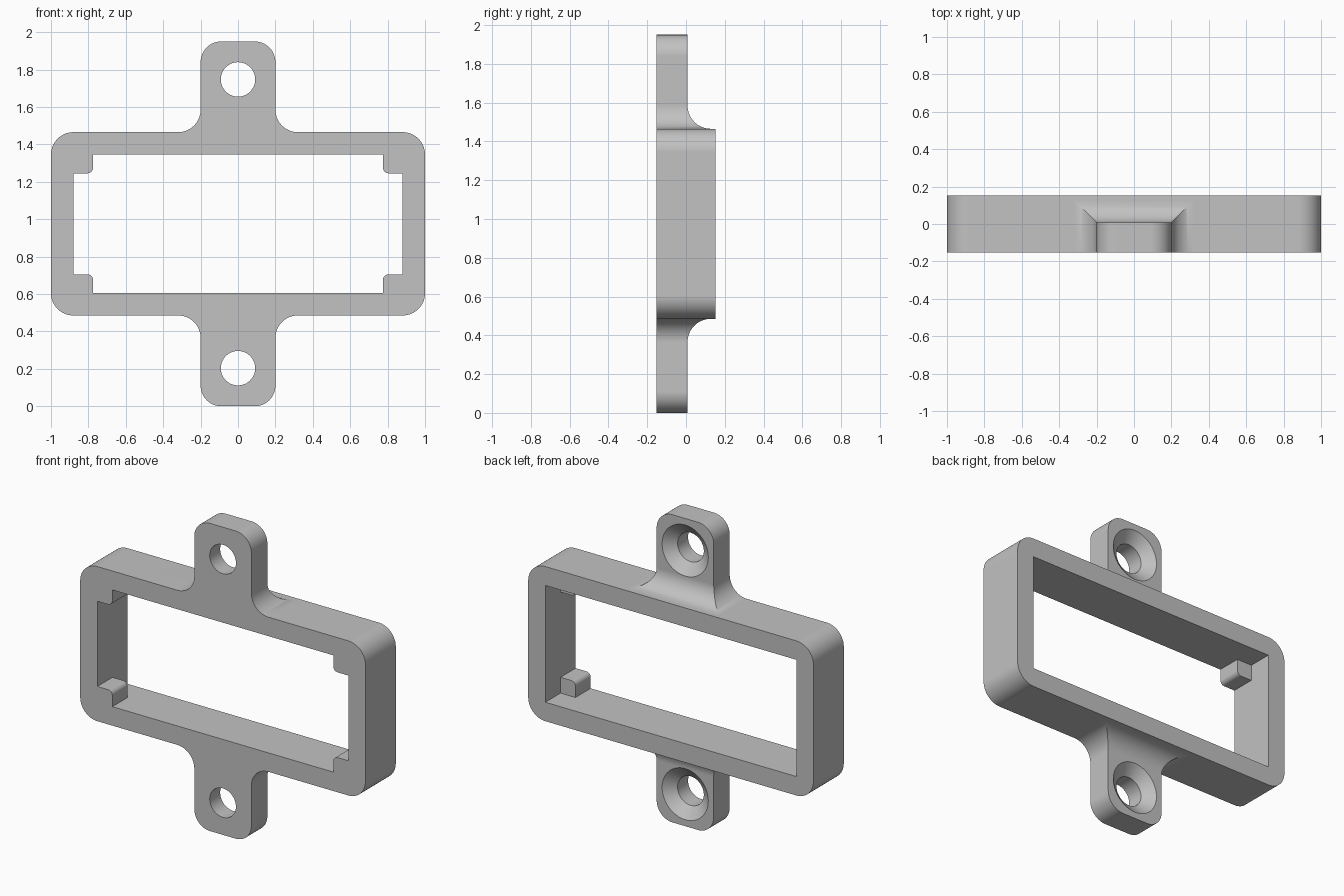
import bpy, bmesh
from math import cos, sin, radians, pi

cube = bpy.data.objects.get("Cube")
if cube:
    bpy.data.objects.remove(cube, do_unlink=True)

MID = 0.975          # height of the centre line
HALF_H = 0.49        # half height of the frame
DEPTH = 0.152        # half depth of the frame
TAB_BACK = 0.008     # rear face of the mounting tabs
FILLET = 0.12


def arc(cx, cz, r, start, end, n=16):
    angles = [radians(start + (end - start) * i / n) for i in range(n + 1)]
    return [(cx + r * cos(a), cz + r * sin(a)) for a in angles]


def mirror_z(pts):
    return pts + [(a, -z) for a, z in reversed(pts)]


def mirror_both(quarter):
    return mirror_z(quarter + [(-x, z) for x, z in reversed(quarter)])


def make_object(name, bm):
    bmesh.ops.recalc_face_normals(bm, faces=bm.faces)
    mesh = bpy.data.meshes.new(name)
    bm.to_mesh(mesh)
    bm.free()
    obj = bpy.data.objects.new(name, mesh)
    bpy.context.collection.objects.link(obj)
    return obj


def prism(name, pts, axis, lo, hi):
    """Extrude a profile of (across, height) points along x or y."""
    bm = bmesh.new()
    rings = []
    for d in (lo, hi):
        rings.append([bm.verts.new((d, a, z + MID) if axis == "x" else (a, d, z + MID))
                      for a, z in pts])
        bm.faces.new(rings[-1])
    n = len(pts)
    for i in range(n):
        j = (i + 1) % n
        bm.faces.new((rings[0][i], rings[0][j], rings[1][j], rings[1][i]))
    return make_object(name, bm)


def turned(name, profile, height, sides=64):
    """Revolve (radius, y) points around a line along y."""
    bm = bmesh.new()
    rings = [[bm.verts.new((r * cos(2 * pi * i / sides), y, MID + height + r * sin(2 * pi * i / sides)))
              for i in range(sides)] for r, y in profile]
    for low, high in zip(rings, rings[1:]):
        for i in range(sides):
            j = (i + 1) % sides
            bm.faces.new((low[i], low[j], high[j], high[i]))
    bm.faces.new(rings[0])
    bm.faces.new(rings[-1])
    return make_object(name, bm)


def combine(target, tool, operation):
    mod = target.modifiers.new(operation, "BOOLEAN")
    mod.operation = operation
    mod.solver = "EXACT"
    mod.object = tool
    bpy.context.view_layer.objects.active = target
    bpy.ops.object.modifier_apply(modifier=mod.name)
    bpy.data.objects.remove(tool, do_unlink=True)


# Front outline: rounded frame with a filleted tab above and below
quarter = (arc(0.88, HALF_H - 0.12, 0.12, 0, 90)
           + arc(0.2 + FILLET, HALF_H + FILLET, FILLET, 270, 180)
           + arc(0.09, MID - 0.11, 0.11, 0, 90))
bracket = prism("mounting_frame", mirror_both(quarter), "y", -0.4, 0.4)

# Side outline: deep frame, thin tabs, concave fillets at the back
side = ([(DEPTH, HALF_H)]
        + arc(TAB_BACK + FILLET, HALF_H + FILLET, FILLET, 270, 180)
        + [(TAB_BACK, 1.1), (-DEPTH, 1.1)])
combine(bracket, prism("side_cutter", mirror_z(side), "x", -1.2, 1.2), "INTERSECT")

# Opening: notched at the front to leave corner blocks, plain at the back
notched = [(0.88, 0.27)] + arc(0.805, 0.3, 0.03, 270, 180, 8) + [(0.775, 0.37)]
combine(bracket, prism("opening_cutter", mirror_both(notched), "y", -0.5, 0.5), "DIFFERENCE")
plain = mirror_both([(0.88, 0.37)])
combine(bracket, prism("rear_cutter", plain, "y", 0.0, 0.5), "DIFFERENCE")

# Countersunk screw holes
hole = [(0.092, -0.5), (0.092, TAB_BACK - 0.055), (0.162, TAB_BACK), (0.162, 0.05)]
for height in (-0.772, 0.772):
    combine(bracket, turned("hole_cutter", hole, height), "DIFFERENCE")

# Colour and shading
grey = bpy.data.materials.new("plain_grey")
grey.use_nodes = True
colour = (0.54, 0.54, 0.54, 1)
grey.diffuse_color = colour
grey.node_tree.nodes["Principled BSDF"].inputs["Base Color"].default_value = colour
bracket.data.materials.clear()
bracket.data.materials.append(grey)
for face in bracket.data.polygons:
    face.material_index = 0

bpy.ops.object.select_all(action="DESELECT")
bracket.select_set(True)
bpy.context.view_layer.objects.active = bracket
bpy.ops.object.shade_smooth_by_angle(angle=radians(25))
weighted = bracket.modifiers.new("even_shading", "WEIGHTED_NORMAL")
weighted.keep_sharp = True
